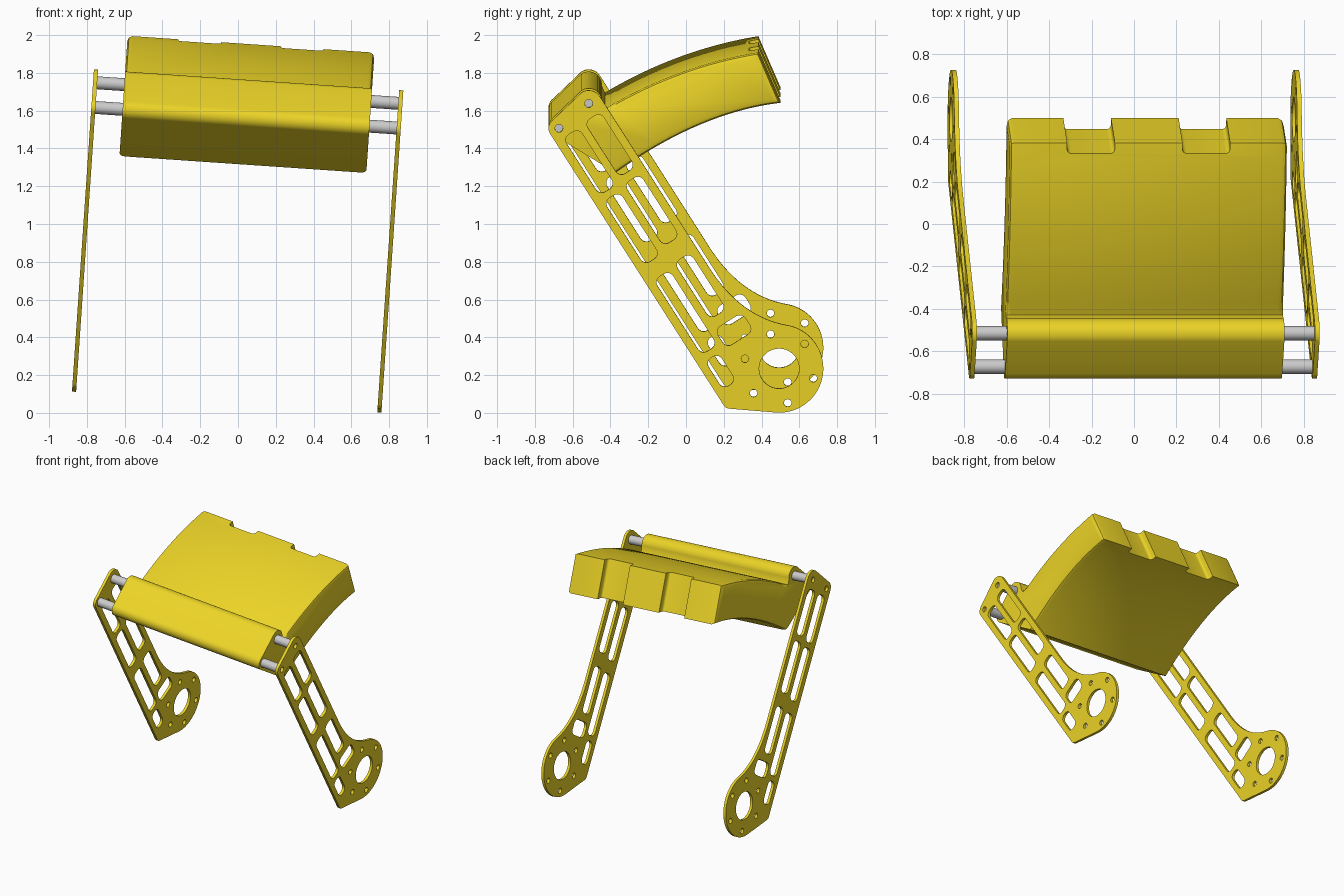
import bpy, bmesh
from math import sin, cos, radians, pi
from mathutils import Matrix, Vector

if "Cube" in bpy.data.objects:
    bpy.data.objects.remove(bpy.data.objects["Cube"])

# Whole model leans a few degrees about the y axis
LEAN = Matrix.Translation((-0.06, 0, 0.056)) @ Matrix.Rotation(radians(3.9), 4, 'Y')
# Profile plane (y, z) with x as thickness
SIDE = Matrix(((0, 0, 1, 0), (1, 0, 0, 0), (0, 1, 0, 0), (0, 0, 0, 1)))

yellow = bpy.data.materials.new("yellow_paint")
yellow.diffuse_color = (0.84, 0.66, 0.02, 1)
yellow.use_nodes = True
yellow.node_tree.nodes["Principled BSDF"].inputs["Base Color"].default_value = yellow.diffuse_color


def arc(c, r, a0, a1, n=10):
    return [(c[0] + r * cos(radians(a0 + (a1 - a0) * i / n)),
             c[1] + r * sin(radians(a0 + (a1 - a0) * i / n))) for i in range(n + 1)]


def bezier(p, n=16):
    """Bezier of any degree through its control points."""
    out = []
    for i in range(n + 1):
        q = [Vector(v) for v in p]
        while len(q) > 1:
            q = [a.lerp(b, i / n) for a, b in zip(q, q[1:])]
        out.append(tuple(q[0]))
    return out


def add(name, mesh, mat=None):
    ob = bpy.data.objects.new(name, mesh)
    bpy.context.collection.objects.link(ob)
    if mat:
        mesh.materials.clear()
        mesh.materials.append(mat)
    return ob


def smooth(ob):
    bpy.ops.object.select_all(action='DESELECT')
    bpy.context.view_layer.objects.active = ob
    ob.select_set(True)
    bpy.ops.object.shade_smooth_by_angle(angle=radians(30))


def evaluated_mesh(ob):
    dg = bpy.context.evaluated_depsgraph_get()
    return bpy.data.meshes.new_from_object(ob.evaluated_get(dg))


# Arm coordinates: u runs down the arm, v across it
def uv(u, v):
    return (-0.726 + 0.537 * u + 0.843 * v, 1.493 - 0.843 * u + 0.537 * v)


def slot(u0, u1, v0, v1, r=0.036):
    pts = []
    for cu, cv, a in ((u1 - r, v1 - r, 0), (u0 + r, v1 - r, 90),
                      (u0 + r, v0 + r, 180), (u1 - r, v0 + r, 270)):
        pts += [uv(*p) for p in arc((cu, cv), r, a, a + 90, 5)]
    return pts


rod_low, rod_high = (-0.673, 1.510), (-0.515, 1.641)
hub = (0.493, 0.235)

# Arm plate outline, slots and bolt holes
outline = [uv(1.72, 0)]
outline += arc(rod_low, 0.055, 212.5, 122.5) + arc(rod_high, 0.07, 122.5, 32.5)
outline += bezier([(0.124, 0.768), (0.231, 0.60), (0.367, 0.495), (0.534, 0.465)])
outline += arc(hub, 0.234, 78, -94, 36) + [(0.222, 0.023), (0.210, 0.028)]
loops = [outline, arc(hub, 0.106, 0, 350, 35)]
loops += [arc(c, 0.021, 0, 345, 23) for c in (rod_low, rod_high)]
loops += [arc(c, 0.02, 0, 337.5, 15) for c in arc(hub, 0.188, 44, 344, 5)]
loops += [slot(*s) for s in (
    (0.07, 0.43, 0.045, 0.143), (0.06, 0.405, 0.185, 0.285),
    (0.47, 0.87, 0.045, 0.143), (0.45, 0.84, 0.185, 0.285),
    (0.965, 1.435, 0.045, 0.143), (0.945, 1.30, 0.185, 0.285),
    (1.475, 1.65, 0.042, 0.125), (1.36, 1.475, 0.175, 0.345))]

curve = bpy.data.curves.new("arm_profile", 'CURVE')
curve.dimensions, curve.fill_mode, curve.extrude = '2D', 'BOTH', 0.011
for pts in loops:
    sp = curve.splines.new('POLY')
    sp.points.add(len(pts) - 1)
    for p, q in zip(sp.points, pts):
        p.co = (*q, 0, 1)
    sp.use_cyclic_u = True
tmp = add("arm_profile", curve)
arm_mesh = evaluated_mesh(tmp)
bpy.data.objects.remove(tmp)

# Side arms
for name, x in (("left_arm", -0.81), ("right_arm", 0.81)):
    me = arm_mesh.copy()
    me.transform(LEAN @ Matrix.Translation((x, 0, 0)) @ SIDE)
    bm = bmesh.new()
    bm.from_mesh(me)
    bmesh.ops.remove_doubles(bm, verts=bm.verts, dist=1e-5)
    bmesh.ops.recalc_face_normals(bm, faces=bm.faces)
    bm.to_mesh(me)
    smooth(add(name, me, yellow))

# Cross rods
for name, c in (("lower_rod", rod_low), ("upper_rod", rod_high)):
    bm = bmesh.new()
    bmesh.ops.create_cone(bm, cap_ends=True, segments=32, radius1=0.034, radius2=0.034,
                          depth=1.60, matrix=LEAN @ Matrix.Translation((0, *c)) @ SIDE)
    me = bpy.data.meshes.new(name)
    bm.to_mesh(me)
    smooth(add(name, me))

# Curved pad with the rod clamp along its front
HALF = 0.655
clamp = arc(rod_low, 0.055, 235, 122.5) + arc(rod_high, 0.07, 122.5, -5)
shell = bezier([(-0.43, 1.60), (-0.045, 1.83), (0.383, 1.90)], 24)
shell += bezier([(0.499, 1.632), (0.0785, 1.583), (-0.372, 1.262)], 24)
bm = bmesh.new()
rings = [[bm.verts.new((x, *p)) for p in clamp + shell] for x in (-HALF, HALF)]
n = len(rings[0])
for r in rings:
    bm.faces.new(r)
for i in range(n):
    j = (i + 1) % n
    bm.faces.new((rings[0][i], rings[0][j], rings[1][j], rings[1][i]))
bmesh.ops.recalc_face_normals(bm, faces=bm.faces)
soft = [bm.edges.get((r[i], r[i + 1])) for r in rings for i in range(len(clamp), n - 1)]
bmesh.ops.bevel(bm, geom=soft, offset=0.026, segments=2, profile=0.5, affect='EDGES')
me = bpy.data.meshes.new("curved_pad")
bm.to_mesh(me)
pad = add("curved_pad", me, yellow)

# Two notches in the rear face
for x in (-0.2725, 0.2725):
    bm = bmesh.new()
    bmesh.ops.create_cube(bm, size=1, matrix=Matrix.Diagonal((0.225, 0.10, 0.7, 1)))
    up = [e for e in bm.edges if abs(e.verts[0].co.z - e.verts[1].co.z) > 0.5
          and e.verts[0].co.y < 0]
    bmesh.ops.bevel(bm, geom=up, offset=0.02, segments=4, profile=0.5, affect='EDGES')
    bm.transform(Matrix.Translation((x, 0.441, 1.766)) @ Matrix.Rotation(radians(23.4), 4, 'X'))
    cm = bpy.data.meshes.new("notch_cutter")
    bm.to_mesh(cm)
    cutter = add("notch_cutter", cm)
    mod = pad.modifiers.new("notch", 'BOOLEAN')
    mod.operation, mod.object, mod.solver = 'DIFFERENCE', cutter, 'EXACT'
    pad.data = evaluated_mesh(pad)
    pad.modifiers.clear()
    bpy.data.objects.remove(cutter)
pad.data.transform(LEAN)
pad.data.materials.clear()
pad.data.materials.append(yellow)
smooth(pad)
